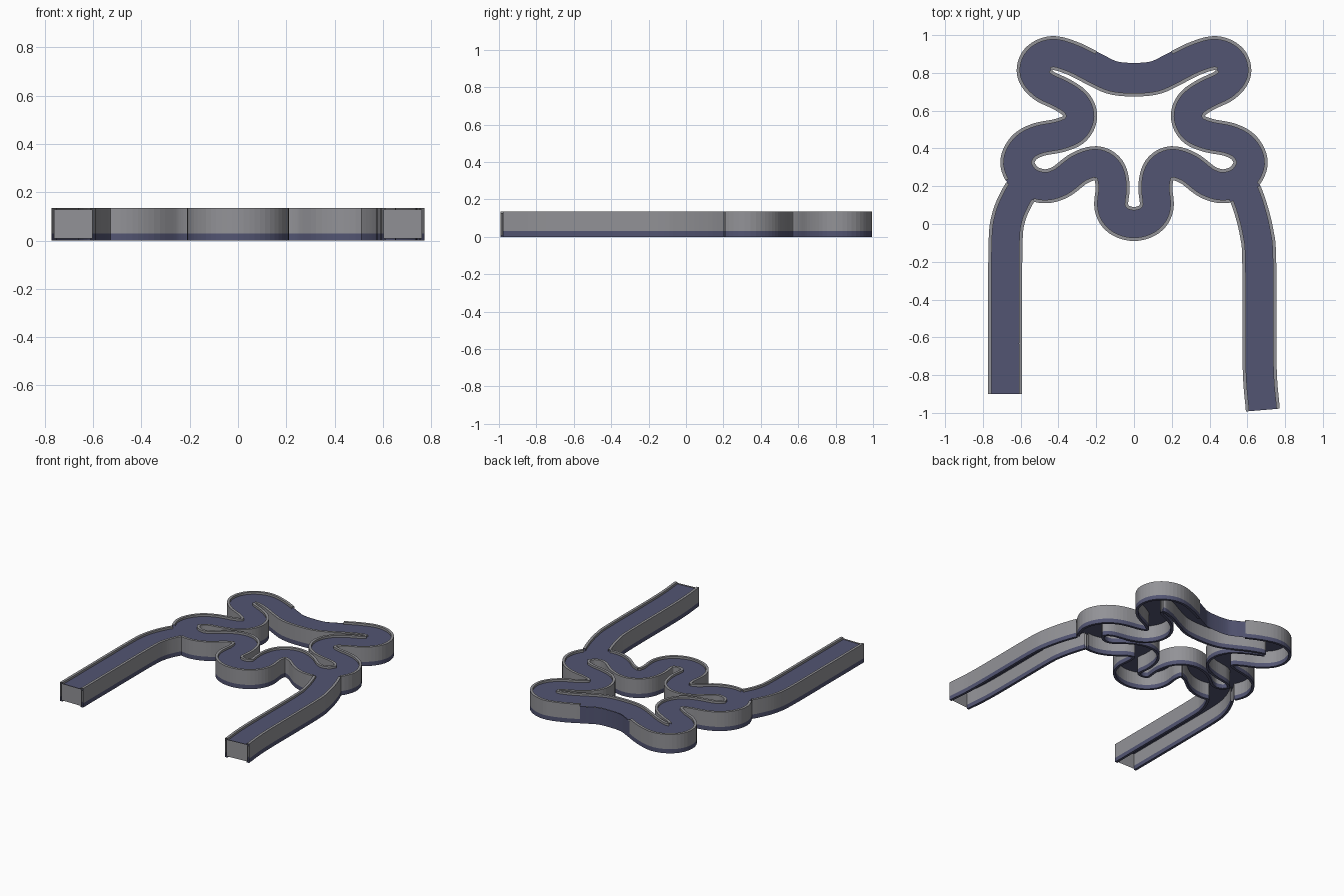
import bpy, bmesh, math
from mathutils import Vector

if "Cube" in bpy.data.objects:
    bpy.data.objects.remove(bpy.data.objects["Cube"])

HW, RAIL, TOP, ROAD, BAND = 0.09, 0.018, 0.135, 0.12, 0.03


def material(name, col):
    m = bpy.data.materials.new(name)
    m.diffuse_color = (*col, 1)
    m.use_nodes = True
    m.node_tree.nodes["Principled BSDF"].inputs["Base Color"].default_value = m.diffuse_color
    return m


BLUE = material("slate blue", (0.085, 0.09, 0.17))
GREY = material("warm grey", (0.29, 0.29, 0.31))


def spline(pts, closed, n=6):
    """Catmull-Rom curve through the points"""
    p = [Vector(q) for q in pts]
    if closed:
        get = lambda i: p[i % len(p)]
    else:
        get = lambda i: (p[0] * 2 - p[1] if i < 0 else
                         p[-1] * 2 - p[-2] if i >= len(p) else p[i])
    out = []
    for i in range(len(p) if closed else len(p) - 1):
        a, b, c, d = (get(i + k) for k in (-1, 0, 1, 2))
        for k in range(n):
            t = k / n
            out.append(0.5 * (2 * b + (c - a) * t + (2 * a - 5 * b + 4 * c - d) * t * t
                              + (3 * b - a - 3 * c + d) * t ** 3))
    if not closed:
        out.append(p[-1])
    return out


# centre lines: mirrored closed circuit and two straight arms
half = [(0.11, 0.775), (0.2, 0.815), (0.32, 0.875), (0.43, 0.905), (0.51, 0.87),
        (0.53, 0.8), (0.48, 0.735), (0.38, 0.685), (0.31, 0.635), (0.285, 0.57),
        (0.315, 0.505), (0.39, 0.47), (0.51, 0.445), (0.585, 0.4), (0.618, 0.32),
        (0.57, 0.235), (0.48, 0.2), (0.39, 0.222), (0.29, 0.295), (0.2, 0.322),
        (0.135, 0.285), (0.113, 0.2), (0.12, 0.09), (0.08, 0.025)]
circuit = ([(0, 0.765)] + half + [(0, 0.0)] + [(-x, y) for x, y in reversed(half)])
left = [(-0.682, -0.9), (-0.682, -0.5), (-0.68, -0.1), (-0.665, 0.03),
        (-0.625, 0.13), (-0.575, 0.21)]
right = [(0.682, -0.985), (0.665, -0.75), (0.663, -0.2), (0.65, -0.05),
         (0.615, 0.09), (0.57, 0.21)]
paths = {"circuit": (spline(circuit, True), True),
         "left_arm": (spline(left, False), False),
         "right_arm": (spline(right, False), False)}
segments = []
for line, closed in paths.values():
    segments += list(zip(line, line[1:] + line[:1] if closed else line[1:]))


def covered(p):
    """True where a point lies inside some stretch of the track"""
    for a, b in segments:
        d = b - a
        t = max(0, min(1, (p - a).dot(d) / d.length_squared))
        if (a + d * t - p).length < HW * 0.97:
            return True
    return False


def sides(line, closed):
    """Sideways unit vector at every point"""
    n, out = len(line), []
    for i in range(n):
        a = line[(i - 1) % n] if closed or i else line[0]
        b = line[(i + 1) % n] if closed or i < n - 1 else line[-1]
        d = (b - a).normalized()
        out.append(Vector((-d.y, d.x)))
    return out


def make(name, quads):
    bm = bmesh.new()
    for pts, mat in quads:
        f = bm.faces.new([bm.verts.new(p) for p in pts])
        f.material_index = mat
    bmesh.ops.remove_doubles(bm, verts=bm.verts, dist=0.0002)
    bmesh.ops.recalc_face_normals(bm, faces=bm.faces)
    me = bpy.data.meshes.new(name)
    bm.to_mesh(me)
    bm.free()
    me.materials.append(BLUE)
    me.materials.append(GREY)
    ob = bpy.data.objects.new(name, me)
    bpy.context.collection.objects.link(ob)
    return ob


for name, (line, closed) in paths.items():
    nor = sides(line, closed)
    n = len(line)
    road, walls = [], []
    for i in range(n if closed else n - 1):
        j = (i + 1) % n

        def at(k, off, z):
            q = line[k] + nor[k] * off
            return (q.x, q.y, z)

        # road surface
        w = HW - 0.002
        road.append(([at(i, -w, ROAD), at(j, -w, ROAD), at(j, w, ROAD), at(i, w, ROAD)], 0))
        for s in (-1, 1):
            mid = (line[i] + line[j] + (nor[i] + nor[j]) * s * HW) / 2
            if covered(mid):
                continue
            o, r = s * HW, s * (HW - RAIL)
            if abs(mid.x) < 0.2 and mid.y > 0.8:
                # railing gap with a plain blue skirt
                prof = [(o, 0, 0), (o, ROAD, None)]
            else:
                # wall with a blue foot and a grey upper rail
                prof = [(o, 0, 0), (o, BAND, 1), (o, TOP, 1), (r, TOP, 1),
                        (r, BAND, 0), (r, 0, 0), (o, 0, None)]
            for (o1, z1, m), (o2, z2, _) in zip(prof, prof[1:]):
                walls.append(([at(i, o1, z1), at(j, o1, z1), at(j, o2, z2), at(i, o2, z2)], m))
    make(name + "_road", road)
    make(name + "_walls", walls)

    # closing plate on the open end of each arm
    if not closed:
        p, s = line[0], nor[0]
        a, b = p + s * 0.08, p - s * 0.08
        make(name + "_end_plate", [([(a.x, a.y, 0.008), (b.x, b.y, 0.008),
                                     (b.x, b.y, 0.128), (a.x, a.y, 0.128)], 1)])
